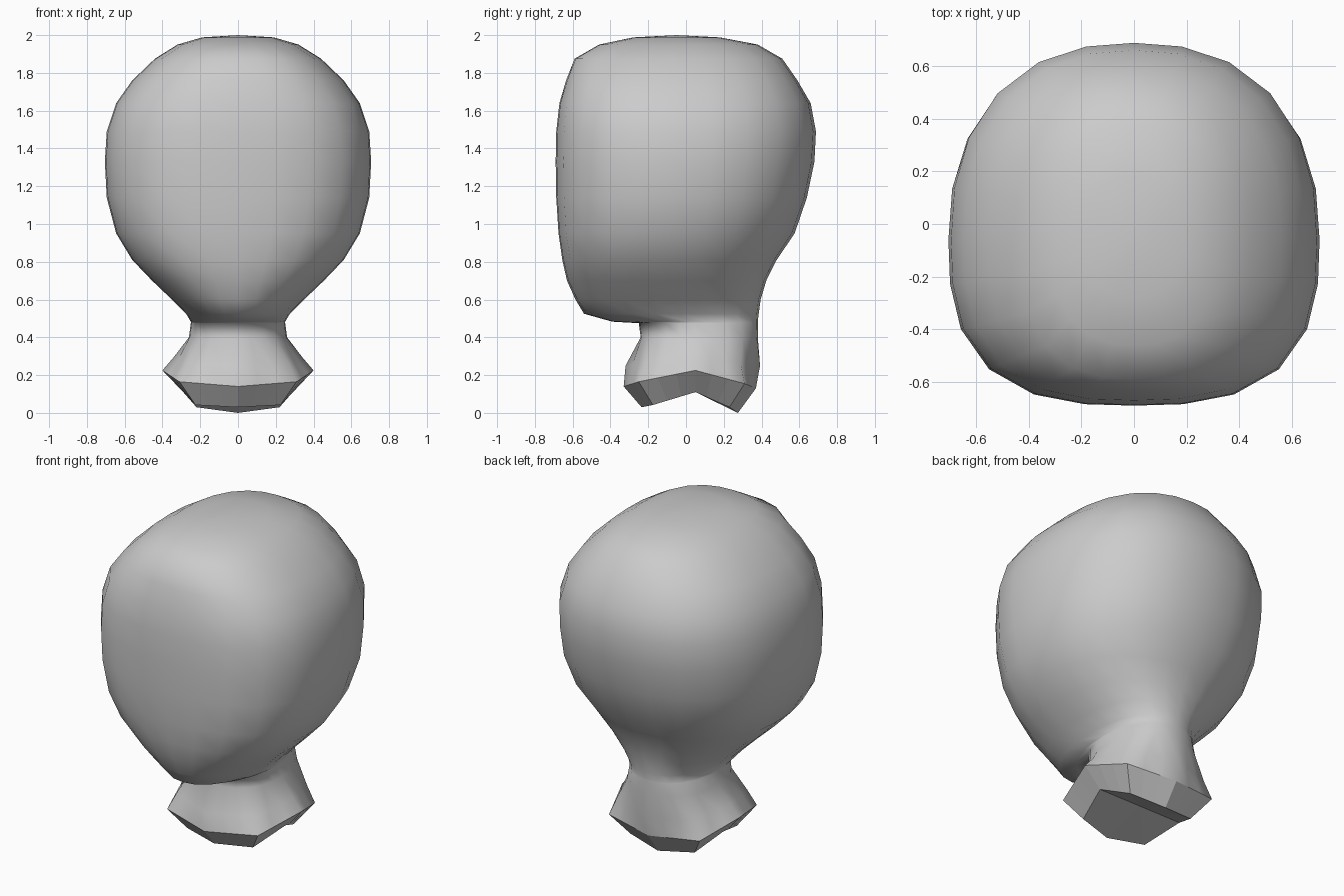
import bpy, bmesh, math

if "Cube" in bpy.data.objects:
    bpy.data.objects.remove(bpy.data.objects["Cube"])

SEG = 24  # sides around, a multiple of 8

# head rings: z, half width, front y, back y, widest y, squareness front / back
HEAD = [
    (1.988, .19, -.28, .18, -.05, 2.4, 2.3),
    (1.95, .32, -.46, .38, -.05, 2.5, 2.3),
    (1.875, .44, -.59, .51, -.05, 2.6, 2.3),
    (1.76, .56, -.635, .59, -.05, 2.7, 2.35),
    (1.64, .645, -.67, .66, -.06, 2.8, 2.35),
    (1.49, .695, -.687, .688, -.06, 2.8, 2.35),
    (1.33, .705, -.69, .68, -.06, 2.8, 2.3),
    (1.14, .695, -.687, .64, -.06, 2.8, 2.3),
    (.95, .645, -.675, .575, -.07, 2.8, 2.2),
    (.81, .56, -.655, .48, -.09, 2.7, 2.2),
    (.70, .455, -.63, .425, -.09, 2.5, 2.2),
    (.60, .35, -.585, .395, -.06, 2.3, 2.2),
    (.525, .275, -.54, .385, -.03, 2.2, 2.2),
    (.483, .25, -.39, .38, .02, 2.2, 2.3),
    (.475, .25, -.25, .38, .04, 2.3, 2.3),
    (.40, .26, -.24, .38, .06, 2.4, 2.4),
]

# neck base rings, five points from front to back on one side
BASE = [
    [(0, -.32, .25), (.27, -.215, .26), (.34, .05, .295), (.27, .29, .26), (0, .392, .25)],
    [(0, -.33, .14), (.31, -.25, .165), (.40, .05, .225), (.31, .31, .155), (0, .37, .13)],
    [(0, -.235, .03), (.225, -.175, .042), (.29, .05, .11), (.22, .23, .03), (0, .275, 0)],
]


def rounded_ring(z, a, yf, yb, yc, nf, nb):
    pts = []
    for i in range(SEG):
        t = 2 * math.pi * i / SEG - math.pi / 2
        c, s = math.cos(t), math.sin(t)
        n, b = (nf, yc - yf) if s < 0 else (nb, yb - yc)
        r = (abs(c) ** n + abs(s) ** n) ** (-1 / n)
        pts.append((a * r * c, yc + b * r * s, z))
    return pts


def eight_sided_ring(half):
    keys = half + [(-x, y, z) for x, y, z in half[-2:0:-1]]
    step = SEG // 8
    pts = []
    for i in range(SEG):
        p, q = keys[i // step], keys[(i // step + 1) % 8]
        f = (i % step) / step
        pts.append(tuple(u + (v - u) * f for u, v in zip(p, q)))
    return pts


bm = bmesh.new()
rings = [rounded_ring(*h) for h in HEAD] + [eight_sided_ring(b) for b in BASE]
rings = [[bm.verts.new(p) for p in ring] for ring in rings]

# skin of the head and neck, with a flat-faced rim at the foot
for k, (up, low) in enumerate(zip(rings, rings[1:])):
    for i in range(SEG):
        j = (i + 1) % SEG
        f = bm.faces.new((up[i], low[i], low[j], up[j]))
        f.smooth = k < len(rings) - 2

# crown
crown = bm.verts.new((0, -.05, 2.0))
for i in range(SEG):
    bm.faces.new((crown, rings[0][i], rings[0][(i + 1) % SEG])).smooth = True

# arched underside of the neck
last = rings[-1]
under = bm.verts.new((0, .05, .11))
for i in range(SEG):
    bm.faces.new((under, last[(i + 1) % SEG], last[i]))

bmesh.ops.recalc_face_normals(bm, faces=bm.faces)
mesh = bpy.data.meshes.new("head_and_neck")
bm.to_mesh(mesh)
bm.free()
bpy.context.collection.objects.link(bpy.data.objects.new("head_and_neck", mesh))
